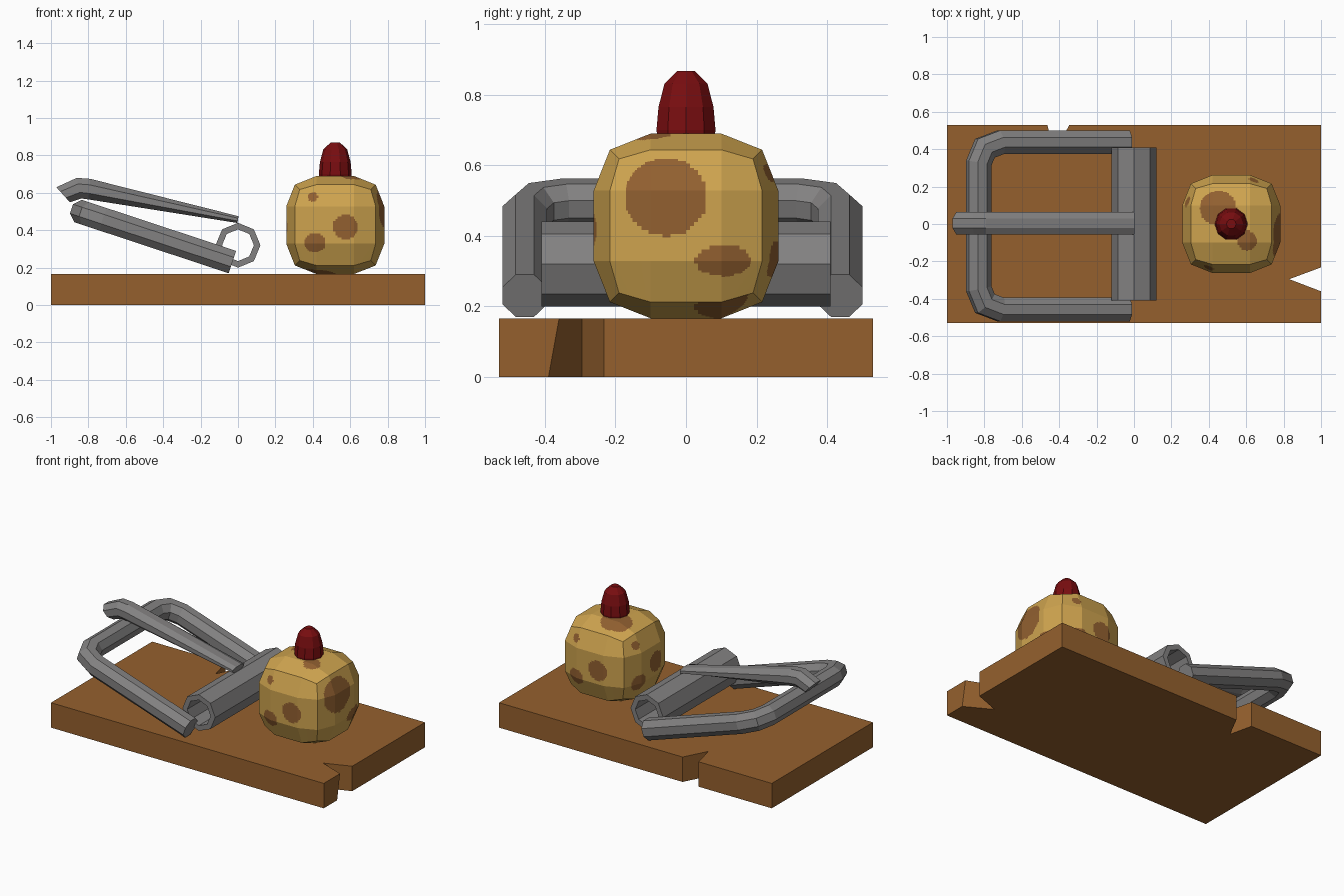
import bpy, bmesh, math
from mathutils import Vector as V

if "Cube" in bpy.data.objects:
    bpy.data.objects.remove(bpy.data.objects["Cube"])


def material(name, rgb):
    m = bpy.data.materials.new(name)
    m.diffuse_color = (*rgb, 1)
    m.use_nodes = True
    m.node_tree.nodes["Principled BSDF"].inputs["Base Color"].default_value = m.diffuse_color
    return m


WOOD = material("brown wood", (0.30, 0.118, 0.027))
STEEL = material("grey steel", (0.225, 0.22, 0.22))
CHEESE = material("yellow cheese", (0.62, 0.37, 0.078))
HOLE = material("cheese spot brown", (0.29, 0.118, 0.03))
RED = material("dark red", (0.19, 0.004, 0.005))


def finish(name, bm, *mats):
    bmesh.ops.recalc_face_normals(bm, faces=bm.faces)
    me = bpy.data.meshes.new(name)
    bm.to_mesh(me)
    bm.free()
    ob = bpy.data.objects.new(name, me)
    bpy.context.collection.objects.link(ob)
    for m in mats:
        me.materials.append(m)
    return ob


def loft(name, rings, mat, caps=True, closed=False):
    """Skin a list of rings of points."""
    bm = bmesh.new()
    vs = [[bm.verts.new(p) for p in r] for r in rings]
    n = len(vs[0])
    pairs = list(zip(vs, vs[1:])) + ([(vs[-1], vs[0])] if closed else [])
    for a, b in pairs:
        for i in range(n):
            j = (i + 1) % n
            bm.faces.new((a[i], a[j], b[j], b[i]))
    if caps:
        bm.faces.new(vs[0])
        bm.faces.new(vs[-1])
    return finish(name, bm, mat)


def ring(c, u, v, sides=8, offset=0.5):
    """Polygon ring around c, spanned by the half-axes u and v."""
    c, u, v = V(c), V(u), V(v)
    k = 1 / math.cos(math.pi / sides) if offset else 1
    out = []
    for i in range(sides):
        a = 2 * math.pi * (i + offset) / sides
        out.append(c + k * (u * math.cos(a) + v * math.sin(a)))
    return out


# board with two chipped notches
outline = [(-1, -.53), (1, -.53), (1, -.36), (.83, -.295), (1, -.232), (1, .53),
           (-.346, .53), (-.427, .375), (-.463, .53), (-1, .53)]
bottom = [(x, -.39 if y == -.36 else y, 0) for x, y in outline]
loft("board", [bottom, [(x, y, .165) for x, y in outline]], WOOD)

# hollow spring tube along y
Y = (1, 0, 0), (0, 0, 1)
profile = [(-.41, .12), (.41, .12), (.41, .085), (-.41, .085)]
loft("spring_tube", [ring((0, y, .32), V(Y[0]) * r, V(Y[1]) * r, 8, 0)
                     for y, r in profile], STEEL, caps=False, closed=True)

# tilted U-shaped frame, mitred at each bend
tilt = math.radians(18.3)
d = V((-math.cos(tilt), 0, math.sin(tilt)))
n = V((math.sin(tilt), 0, math.cos(tilt)))
origin = V((-.03, -.01, .23))
half = [(0, .447), (.72, .447), (.808, .415), (.843, .335)]
path = [origin + d * s + V((0, y, 0))
        for s, y in half + [(s, -y) for s, y in reversed(half)]]
rings = []
for i, p in enumerate(path):
    t0 = (p - path[i - 1]).normalized() if i else (path[1] - p).normalized()
    t1 = (path[i + 1] - p).normalized() if i < len(path) - 1 else t0
    t = (t0 + t1).normalized()
    rings.append(ring(p, n.cross(t) * (.063 / t.dot(t1)), n * .063))
loft("hammer_frame", rings, STEEL)

# tapering trigger bar with a bent tip
bar = [((0, .457), (.003, .018)), ((-.795, .62), (.005, .055)),
       ((-.85, .625), (-.012, .055)), ((-.935, .59), (-.036, .04))]
loft("trigger_bar", [ring((x, .004, z), (0, .06, 0), (ux, 0, uz))
                     for (x, z), (ux, uz) in bar], STEEL)

# cheese: pillowy cube, finely cut so the spots can be coloured
bm = bmesh.new()
bmesh.ops.create_cube(bm, size=2)
bmesh.ops.subdivide_edges(bm, edges=bm.edges[:], cuts=2, use_grid_fill=True)
for v in bm.verts:
    k = sum(abs(c) > .9 for c in v.co)
    far = (0, .262, .216, .19)[k]
    v.co = [math.copysign(far if abs(c) > .9 else .1, c) for c in v.co]
bmesh.ops.subdivide_edges(bm, edges=bm.edges[:], cuts=17, use_grid_fill=True)

# spots per side: (u, v, radius u, radius v)
small = [(-.12, .15, .026, .026), (.055, -.01, .067, .065), (-.108, -.095, .056, .052)]
big = [(-.057, .082, .117, .11), (.105, -.098, .08, .044)]
top = [(-.07, .085, .098, .092), (.085, -.09, .052, .052)]
under = [(.18, .1, .08, .075), (-.08, -.06, .09, .09)]
for f in bm.faces:
    x, y, z = f.calc_center_median()
    m = max(abs(x), abs(y), abs(z))
    if m == abs(z):
        u, v, spots = x, y, top if z > 0 else under
    elif m == abs(x):
        u, v, spots = (y, z, big) if x > 0 else (-y, z, small)
    else:
        u, v, spots = (x, z, small) if y < 0 else (-x, z, small)
    f.material_index = int(any(((u - a) / ru) ** 2 + ((v - b) / rv) ** 2 < 1
                               for a, b, ru, rv in spots))
cheese = finish("cheese", bm, CHEESE, HOLE)
cheese.location = (.52, 0, .428)

# red bait button on top
dome = [(.684, .086), (.70, .088), (.765, .082), (.832, .064), (.868, .026)]
loft("red_button", [ring((.52, 0, z), (r, 0, 0), (0, r, 0), 10, 0)
                    for z, r in dome], RED)
